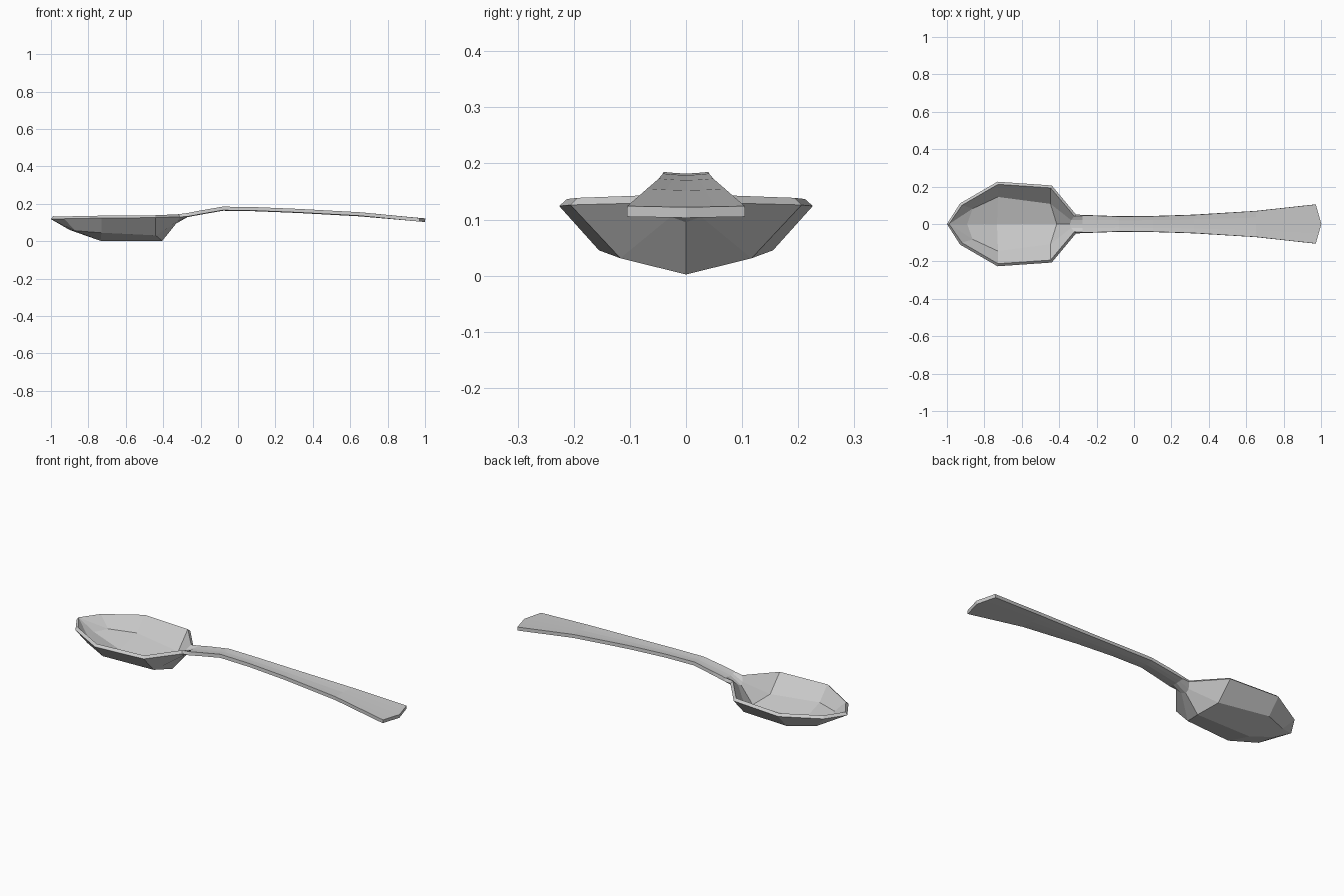
import bpy, bmesh

if "Cube" in bpy.data.objects:
    bpy.data.objects.remove(bpy.data.objects["Cube"])

# Half cross-sections of the underside: edge, mid and centre-line points
tip = (-1.0, 0, 0.118)
sections = [
    (tip, tip, tip),
    ((-0.93, 0.11, 0.120), (-0.87, 0.09, 0.056), (-0.90, 0, 0.060)),
    ((-0.73, 0.226, 0.124), (-0.73, 0.155, 0.045), (-0.735, 0, 0.002)),
    ((-0.44, 0.206, 0.126), (-0.44, 0.117, 0.031), (-0.405, 0, 0.002)),
    ((-0.31, 0.05, 0.130), (-0.325, 0.027, 0.105), (-0.33, 0, 0.095)),
]

# Handle stations: x, half width, underside height
for x, w, z in [(-0.27, 0.049, 0.132), (-0.2, 0.046, 0.145), (-0.08, 0.042, 0.166),
                (0.10, 0.043, 0.163), (0.32, 0.050, 0.154), (0.65, 0.070, 0.136)]:
    sections.append(((x, w, z), (x, w / 2, z - 0.002), (x, 0, z - 0.003)))
sections.append(((0.97, 0.105, 0.105), (0.985, 0.052, 0.104), (1.0, 0, 0.103)))

# Skin the mirrored sections into one sheet
bm = bmesh.new()
rows = []
for edge, mid, centre in sections:
    flip = [(p[0], -p[1], p[2]) for p in (edge, mid)]
    rows.append([bm.verts.new(p) for p in flip + [centre, mid, edge]])
for a, b in zip(rows, rows[1:]):
    for j in range(4):
        bm.faces.new((a[j], b[j], b[j + 1], a[j + 1]))
bmesh.ops.remove_doubles(bm, verts=bm.verts, dist=1e-5)
mesh = bpy.data.meshes.new("spoon")
bm.to_mesh(mesh)
bm.free()
spoon = bpy.data.objects.new("spoon", mesh)
bpy.context.collection.objects.link(spoon)

# Metal thickness, grown upward from the underside
thick = spoon.modifiers.new("thickness", "SOLIDIFY")
thick.thickness = 0.019
thick.offset = 1
